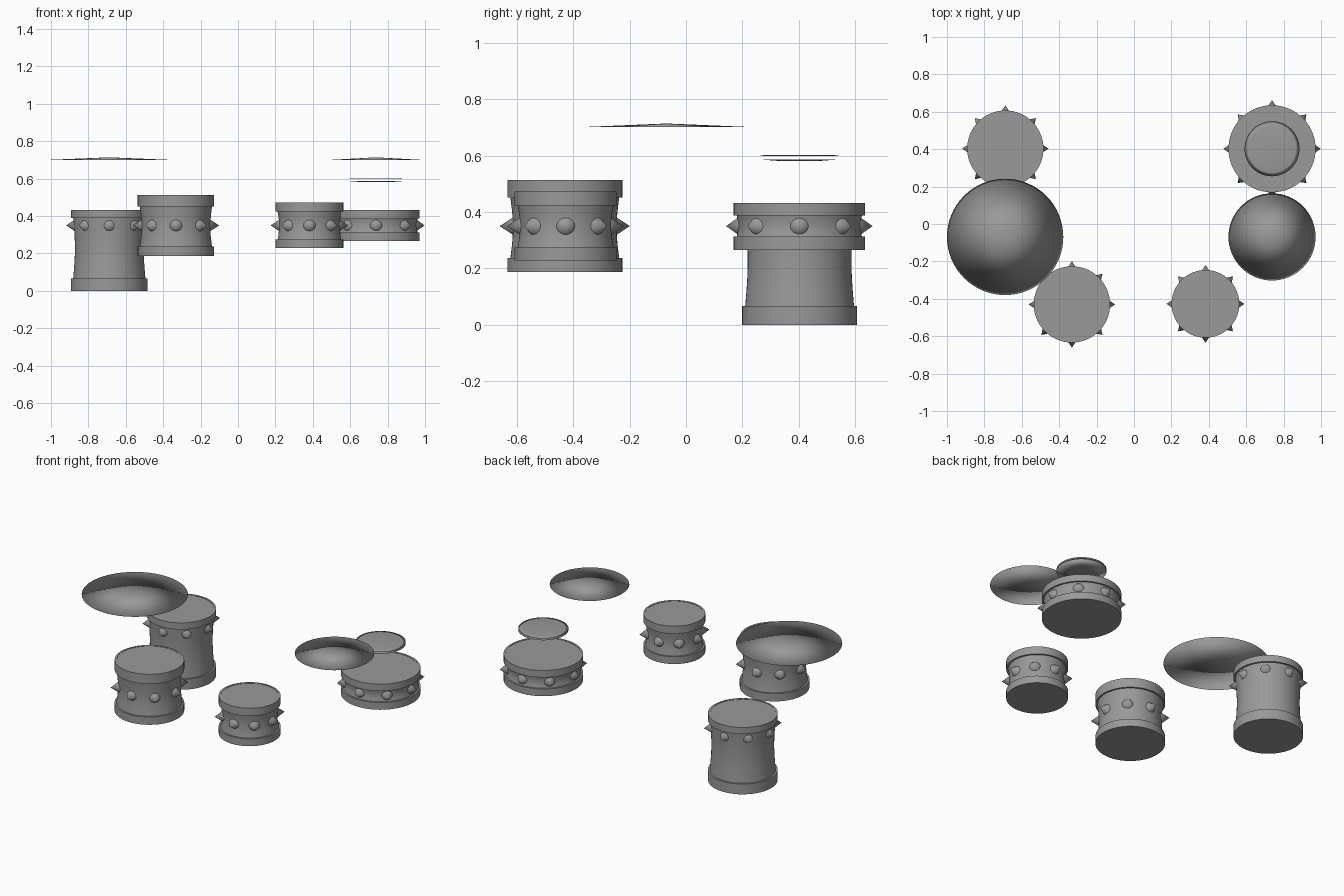
import bpy, bmesh
from math import sin, cos, pi, radians
from mathutils import Matrix, Vector

if "Cube" in bpy.data.objects:
    bpy.data.objects.remove(bpy.data.objects["Cube"])

# dark grey for every part
grey = bpy.data.materials.new("dark_grey")
grey.diffuse_color = (0.32, 0.32, 0.32, 1)
grey.use_nodes = True
grey.node_tree.nodes["Principled BSDF"].inputs["Base Color"].default_value = grey.diffuse_color


def finish(name, bm, loc, angle):
    mesh = bpy.data.meshes.new(name)
    bm.to_mesh(mesh)
    bm.free()
    mesh.materials.append(grey)
    ob = bpy.data.objects.new(name, mesh)
    ob.location = loc
    bpy.context.collection.objects.link(ob)
    bpy.ops.object.select_all(action='DESELECT')
    ob.select_set(True)
    bpy.context.view_layer.objects.active = ob
    if angle:
        bpy.ops.object.shade_smooth_by_angle(angle=radians(angle))
    else:
        bpy.ops.object.shade_smooth()
    return ob


def lathe(name, x, y, profile, n=64, angle=35):
    # revolve (radius, z) points; radius 0 becomes a single pole vertex
    bm = bmesh.new()
    rings = []
    for r, z in profile:
        k = 1 if r == 0 else n
        rings.append([bm.verts.new((r * cos(2 * pi * i / n), r * sin(2 * pi * i / n), z))
                      for i in range(k)])
    for a, b in zip(rings, rings[1:]):
        for i in range(n):
            j = (i + 1) % n
            if len(a) == 1:
                bm.faces.new((a[0], b[j], b[i]))
            elif len(b) == 1:
                bm.faces.new((a[i], a[j], b[0]))
            else:
                bm.faces.new((a[i], a[j], b[j], b[i]))
    return finish(name, bm, (x, y, 0), angle)


def drum(name, x, y, r, z0, z1, low, high, waist):
    # hoops at both ends, shell pinched between them, head slightly recessed
    a, b = z0 + low, z1 - high
    shell = [(r - 0.011 - waist * sin(pi * i / 12), a + (b - a) * i / 12)
             for i in range(13)]
    lathe(name, x, y, [(0, z0), (r, z0), (r, a)] + shell +
          [(r, b), (r, z1), (r - 0.012, z1), (r - 0.012, z1 - 0.002), (0, z1 - 0.002)])
    # eight pointed studs around the shell
    bm = bmesh.new()
    start, tip = r - 0.019 - waist, r + 0.027
    for i in range(8):
        d = Vector((cos(i * pi / 4), sin(i * pi / 4), 0))
        m = (Matrix.Translation(d * (start + tip) / 2 + Vector((0, 0, 0.35)))
             @ d.to_track_quat('Z', 'Y').to_matrix().to_4x4())
        bmesh.ops.create_cone(bm, cap_ends=True, segments=24, radius1=0.036,
                              radius2=0, depth=tip - start, matrix=m)
    finish(name + "_studs", bm, (x, y, 0), 60)


# drums
drum("floor_drum", -0.688, 0.403, 0.204, 0.0, 0.432, 0.067, 0.043, 0.009)
drum("left_tom", -0.332, -0.430, 0.204, 0.187, 0.513, 0.050, 0.062, 0.009)
drum("right_tom", 0.382, -0.427, 0.181, 0.228, 0.473, 0.047, 0.05, 0.008)
drum("snare_drum", 0.738, 0.402, 0.233, 0.266, 0.432, 0.047, 0.045, 0.005)

# large thin cymbals: closed shallow cones, smooth over the rim
for name, x, r in (("left_cymbal", -0.689, 0.311), ("right_cymbal", 0.738, 0.233)):
    lathe(name, x, -0.069, [(0, 0.704), (r, 0.701), (0, 0.714)], angle=0)

# pair of small facing cymbals above the snare
lathe("small_cymbal_top", 0.738, 0.402,
      [(0, 0.600), (0.125, 0.600), (0.147, 0.598), (0.125, 0.602), (0, 0.602)], angle=0)
lathe("small_cymbal_bottom", 0.738, 0.402,
      [(0, 0.581), (0.07, 0.581), (0.147, 0.587), (0.07, 0.583), (0, 0.583)], angle=0)
